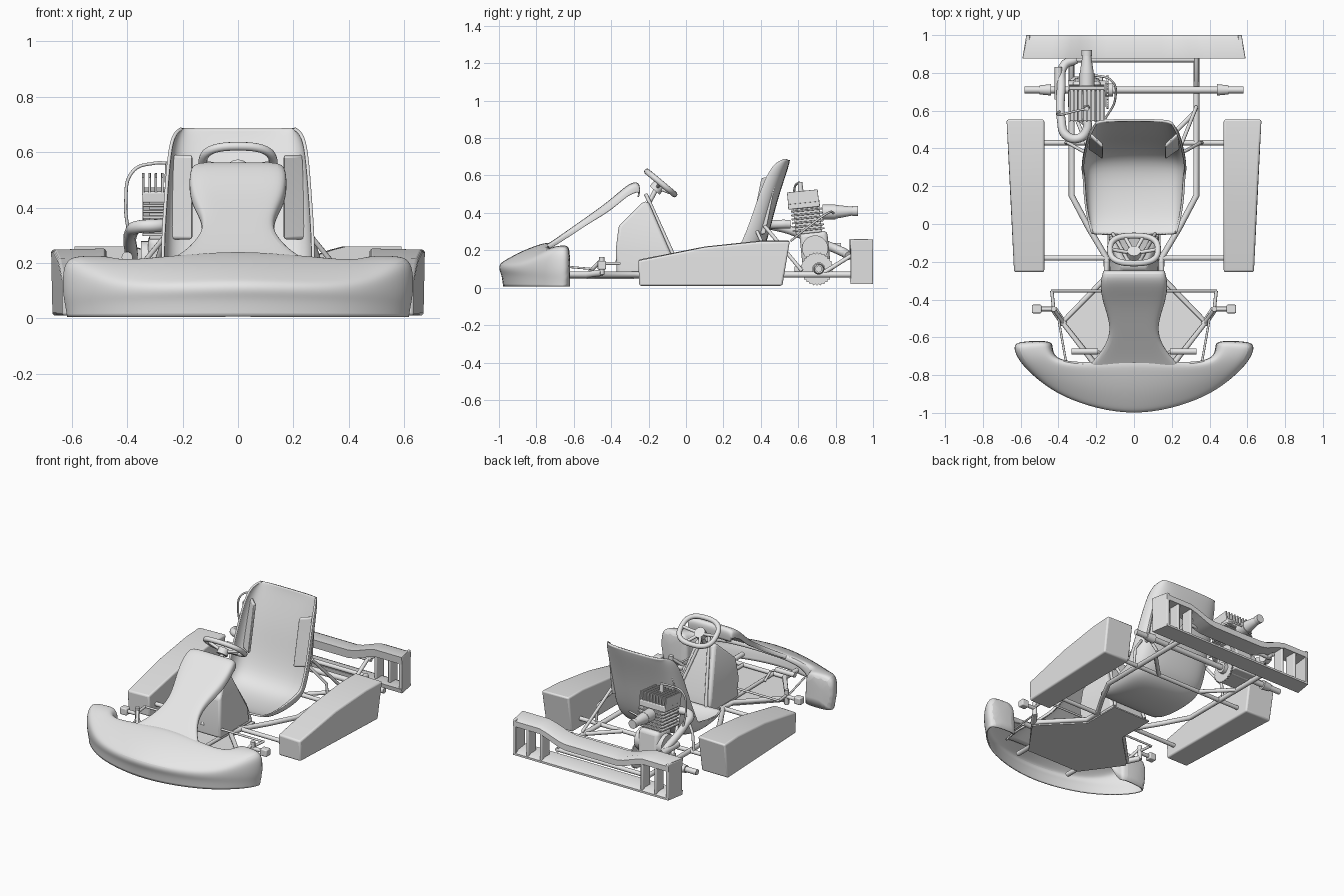
import bpy, bmesh, math
from mathutils import Vector, Matrix

cube = bpy.data.objects.get("Cube")
if cube:
    bpy.data.objects.remove(cube, do_unlink=True)

grey = bpy.data.materials.new("light grey")
grey.use_nodes = True
grey.diffuse_color = (0.8, 0.8, 0.8, 1)
grey.node_tree.nodes["Principled BSDF"].inputs["Base Color"].default_value = (0.8, 0.8, 0.8, 1)


def finish(obj, mirror=False, bevel=0, angle=35):
    """Select, smooth, and add the usual modifiers."""
    bpy.ops.object.select_all(action='DESELECT')
    obj.select_set(True)
    bpy.context.view_layer.objects.active = obj
    if obj.type == 'CURVE':
        bpy.ops.object.convert(target='MESH')
        obj = bpy.context.object
    obj.data.materials.clear()
    obj.data.materials.append(grey)
    if bevel:
        b = obj.modifiers.new("round", 'BEVEL')
        b.width, b.segments = bevel, 3
    if mirror:
        obj.modifiers.new("mirror", 'MIRROR')
    bpy.ops.object.shade_smooth_by_angle(angle=math.radians(angle))
    return obj


def from_bmesh(name, bm, **kw):
    bmesh.ops.recalc_face_normals(bm, faces=bm.faces)
    me = bpy.data.meshes.new(name)
    bm.to_mesh(me)
    bm.free()
    obj = bpy.data.objects.new(name, me)
    bpy.context.collection.objects.link(obj)
    return finish(obj, **kw)


def tube(name, pts, r, mirror=False, cyclic=False, smooth=False):
    cu = bpy.data.curves.new(name, 'CURVE')
    cu.dimensions, cu.bevel_depth, cu.bevel_resolution = '3D', r, 3
    cu.use_fill_caps = True
    if smooth:
        sp = cu.splines.new('BEZIER')
        sp.bezier_points.add(len(pts) - 1)
        for b, p in zip(sp.bezier_points, pts):
            b.co = p
            b.handle_left_type = b.handle_right_type = 'AUTO'
    else:
        sp = cu.splines.new('POLY')
        sp.points.add(len(pts) - 1)
        for b, p in zip(sp.points, pts):
            b.co = (*p, 1)
    sp.use_cyclic_u = cyclic
    obj = bpy.data.objects.new(name, cu)
    bpy.context.collection.objects.link(obj)
    return finish(obj, mirror=mirror, angle=50)


def cone(name, a, b, r1, r2=None, mirror=False, sides=20, teeth=0):
    a, b = Vector(a), Vector(b)
    d = b - a
    bm = bmesh.new()
    m = Matrix.Translation((a + b) / 2) @ d.to_track_quat('Z', 'Y').to_matrix().to_4x4()
    bmesh.ops.create_cone(bm, cap_ends=True, segments=sides, radius1=r1,
                          radius2=r1 if r2 is None else r2, depth=d.length)
    if teeth:
        for v in bm.verts:
            k = round(math.atan2(v.co.y, v.co.x) / (2 * math.pi / sides))
            if k % 2:
                v.co.xy *= teeth
    bm.transform(m)
    return from_bmesh(name, bm, mirror=mirror)


def box(name, c, size, tilt=0, bevel=0.006, mirror=False):
    bm = bmesh.new()
    bmesh.ops.create_cube(bm, size=1)
    bm.transform(Matrix.Translation(c) @ Matrix.Rotation(tilt, 4, 'X') @ Matrix.Diagonal((*size, 1)))
    return from_bmesh(name, bm, bevel=bevel, mirror=mirror)


def hull(name, pts, bevel=0.01, mirror=False):
    bm = bmesh.new()
    bmesh.ops.convex_hull(bm, input=[bm.verts.new(p) for p in pts])
    bmesh.ops.dissolve_limit(bm, angle_limit=0.03, verts=bm.verts, edges=bm.edges)
    return from_bmesh(name, bm, bevel=bevel, mirror=mirror)


def loft(name, rows, thick=0, cap=False, closed=False, levels=2):
    """Skin a list of equal-length point rows."""
    bm = bmesh.new()
    g = [[bm.verts.new(p) for p in row] for row in rows]
    n = len(g[0])
    for a, b in zip(g, g[1:]):
        for i in range(n if closed else n - 1):
            j = (i + 1) % n
            bm.faces.new((a[i], a[j], b[j], b[i]))
    if cap:
        bm.faces.new(g[0])
        bm.faces.new(g[-1])
    obj = from_bmesh(name, bm, angle=50)
    if levels:
        s = obj.modifiers.new("subdivide", 'SUBSURF')
        s.levels = s.render_levels = levels
    if thick:
        s = obj.modifiers.new("shell", 'SOLIDIFY')
        s.thickness, s.offset = thick, 0
    return obj


# Front fairing: crescent shell; each station is outer xy, inner xy, top height, end blend
stations = [(0, -1.005, 0, -.72, .235, 0), (.2, -.975, .2, -.735, .22, 0), (.38, -.91, .33, -.735, .208, .05),
            (.5, -.83, .41, -.715, .208, .3), (.595, -.74, .432, -.68, .215, .8),
            (.632, -.67, .435, -.645, .215, 1), (.63, -.625, .44, -.62, .212, 1)]
ts = (.08, .05, 0, 0, .1, .4, .75, 1, 1)
mid = (.01, .28, .4, .52, .6, .8, .96, 1.04, .9)
end = (.01, .2, .4, .8, 1, 1.02, 1.02, .96, .03)


def section(st, s):
    ox, oy, ix, iy, h, e = st
    return [(s * (ox + (ix - ox) * t), oy + (iy - oy) * t, h * (m + (n - m) * e) + .004)
            for t, m, n in zip(ts, mid, end)]


loft("front_fairing", [section(s, -1) for s in reversed(stations)] + [section(s, 1) for s in stations[1:]],
     thick=.008, cap=True)

# Nose panel: y, z, half width, edge drop
nose = [(-.88, .15, .3, .03), (-.78, .205, .27, .02), (-.71, .248, .19, .03), (-.6, .325, .12, .035),
        (-.5, .395, .128, .04), (-.4, .468, .167, .055), (-.31, .55, .174, .055), (-.26, .566, .162, .055),
        (-.248, .54, .157, .03), (-.255, .485, .152, 0)]
across = ((-1, 1), (-1, .4), (-.92, 0), (-.4, 0), (0, 0), (.4, 0), (.92, 0), (1, .4), (1, 1))
loft("nose_panel", [[(u * w, y, z - d * k) for u, k in across] for y, z, w, d in nose], thick=.008)

# Side pods
hull("side_pod", [(.475, -.25, .01), (.635, -.25, .01), (.475, -.255, .15), (.635, -.255, .145),
                  (.475, .1, .22), (.65, .1, .217), (.475, .4, .252), (.665, .4, .248),
                  (.475, .555, .252), (.675, .555, .248), (.475, .515, .01), (.67, .515, .01)],
     bevel=.025, mirror=True)

# Bucket seat: y, z, half width, curl of the sides
seat = [(-.055, .12, .22, .01), (.0, .085, .24, .04), (.12, .065, .26, .08), (.28, .065, .265, .11),
        (.38, .12, .272, .13), (.435, .27, .27, .115), (.47, .42, .26, .1), (.51, .55, .25, .095),
        (.542, .645, .235, .075), (.55, .683, .2, .02)]
curl = ((-1, 1), (-1, .8), (-.94, .38), (-.75, .1), (-.3, 0), (.3, 0), (.75, .1), (.94, .38), (1, .8), (1, 1))
rows = []
for i, (y, z, w, c) in enumerate(seat):
    p, q = seat[max(i - 1, 0)], seat[min(i + 1, len(seat) - 1)]
    t = Vector((q[0] - p[0], q[1] - p[1])).normalized()
    rows.append([(u * w, y - t.y * c * k, z + t.x * c * k) for u, k in curl])
loft("seat", rows, thick=.012)
hull("seat_bolster", [(x, y + dy + (z - .28) * .2, z) for z in (.285, .59)
                      for x, y in ((.165, .34), (.25 - (z - .28) * .06, .4)) for dy in (0, .025)], mirror=True)

# Fuel tank between the legs, and floor pan
hull("fuel_tank", [(s * x, y, z) for s in (-1, 1) for x, y, z in
                   ((.13, -.37, .07), (.13, -.375, .21), (.12, -.36, .33), (.07, -.23, .46),
                    (.07, -.2, .46), (.13, -.075, .17), (.13, -.06, .07))], bevel=.02)
for name, outline in (("floor_pan_front", ((.2, -.78), (.38, -.53), (.35, -.49))),
                      ("floor_pan_middle", ((.35, -.49), (.14, -.28))),
                      ("floor_pan_rear", ((.14, -.28), (.14, -.02)))):
    hull(name, [(s * x, y, z) for s in (-1, 1) for z in (.046, .054) for x, y in outline], bevel=0)

# Tubular frame
Z = .07
tube("main_rail", [(.33, .88, Z), (.33, .15, Z), (.24, -.02, Z), (.145, -.18, Z), (.145, -.28, Z),
                   (.38, -.52, Z), (.2, -.75, Z), (.2, -.88, Z)], .016, mirror=True)
for y, w in ((.87, .33), (.43, .48), (-.18, .48), (-.76, .2)):
    tube("cross_tube", [(-w, y, Z), (w, y, Z)], .014)
tube("rear_brace", [(.33, .6, Z), (.16, .43, Z)], .013, mirror=True)
tube("seat_stay", [(.25, .42, .33), (.33, .62, .09)], .01, mirror=True)
tube("seat_side_stay", [(.26, .38, .3), (.35, .43, .19), (.36, .43, Z)], .009, mirror=True)
tube("bumper_stay", [(.33, .72, Z), (.33, .88, .17), (.33, .95, .17)], .012, mirror=True)
tube("rear_upper_tube", [(-.35, .9, .17), (.35, .9, .17)], .012)
tube("inner_rail", [(.12, -.04, Z), (.11, -.76, Z)], .012, mirror=True)

# Rear axle, hubs and sprocket
cone("rear_axle", (-.58, .71, .1), (.58, .71, .1), .018)
cone("rear_hub", (.44, .71, .1), (.5, .71, .1), .03, .024, mirror=True)
cone("sprocket", (-.145, .7, .1), (-.135, .7, .1), .09, sides=56, teeth=.9)
cone("sprocket_hub", (-.17, .71, .1), (-.11, .71, .1), .035)

# Front stub axles and steering linkage
cone("stub_axle", (.43, -.45, .12), (.54, -.45, .12), .012, mirror=True)
box("stub_nut", (.515, -.45, .12), (.05, .045, .045), mirror=True)
cone("kingpin", (.425, -.45, .07), (.425, -.45, .165), .014, mirror=True)
tube("front_arm", [(.425, -.45, .08), (.37, -.53, Z)], .018, mirror=True)
tube("upper_arm", [(.425, -.45, .15), (.37, -.53, Z)], .01, mirror=True)
tube("steering_arm", [(.425, -.45, .13), (.435, -.355, .13)], .009, mirror=True)
tube("tie_rod", [(-.44, -.355, .13), (.44, -.355, .13)], .007)
tube("fairing_rod", [(.4, -.5, .1), (.36, -.73, .12)], .006, mirror=True)
cone("pedal", (.19, -.675, .15), (.33, -.675, .15), .016, mirror=True)
tube("pedal_arm", [(.2, -.675, .15), (.14, -.69, .12), (.13, -.64, Z)], .008, mirror=True)

# Steering wheel, spokes and column
hub, right, down = Vector((0, -.135, .56)), Vector((1, 0, 0)), Vector((0, .77, -.64))
rim = []
for k in range(40):
    a = k * math.tau / 40
    c, s = math.cos(a), math.sin(a)
    rim.append(hub + right * .127 * math.copysign(abs(c) ** .75, c) + down * .095 * math.copysign(abs(s) ** .75, s))
tube("steering_wheel", rim, .016, cyclic=True)
low = hub + Vector((0, -.02, -.025))
for u, v in ((-.12, 0), (.12, 0), (-.05, .09), (.05, .09)):
    tube("wheel_spoke", [low, hub + right * u + down * v], .01)
cone("wheel_hub", low - Vector((0, .013, .015)), low + Vector((0, .013, .015)), .035)
tube("steering_column", [low, (0, -.37, .13)], .013)
tube("column_support", [(.02, -.215, .5), (.1, -.07, .18), (.12, -.04, Z)], .01, mirror=True)

# Rear bumper: dipped upper band, lower bar, end plates and posts
rise = lambda x: min(1, max(0, (abs(x) - .22) / .16))
for name, lo, hi in (("bumper_upper_band", lambda x: .15 + .06 * rise(x), lambda x: .205 + .055 * rise(x)),
                     ("bumper_lower_bar", lambda x: .02, lambda x: .048)):
    rows = []
    for k in range(25):
        x = -1 + k / 12
        f, b = .59 * x, .57 * x
        rows.append([(f, .88, lo(f)), (f, .875, hi(f)), (b, .97, hi(f)), (b, 1, hi(f) - .015), (b, 1, lo(f))])
    loft(name, rows, cap=True, closed=True, levels=0)
hull("bumper_end", [(x, y, z) for z in (.02, .258) for x, y in ((.565, .88), (.59, .88), (.57, 1), (.55, 1))],
     bevel=.005, mirror=True)
for x in (.37, .47):
    box("bumper_post", (x, .955, .13), (.018, .08, .2), mirror=True)

# Engine: crankcase, finned cylinder, head and plug, leaning slightly forward
X = -.25
box("engine_mount", (X, .68, .1), (.17, .2, .03))
box("crankcase", (X, .69, .2), (.15, .15, .2), .1, .025)
cone("crank_cover", (X - .1, .69, .21), (X + .1, .69, .21), .07)
for k in range(6):
    box("cylinder_fin", (X, .655 - .002 * k, .31 + .021 * k), (.19, .17, .01), .1, .003)
box("cylinder", (X, .65, .36), (.14, .14, .14), .1)
box("cylinder_head", (X, .63, .445), (.19, .17, .04), .1)
for k in range(9):
    box("head_fin", (X - .092 + .023 * k, .625, .485), (.009, .165, .065), .1, .002)
cone("spark_plug", (X, .615, .49), (X, .61, .565), .016, .012)
tube("plug_wire", [(X, .61, .56), (-.3, .6, .56), (-.38, .58, .53), (-.405, .58, .42), (-.39, .6, .28)],
     .006, smooth=True)
tube("fuel_line", [(X + .03, .79, .4), (-.12, .76, .4), (-.1, .66, .33), (-.15, .56, .25)], .006, smooth=True)

# Carburettor with intake cone, and exhaust pipe
cone("carburettor", (X, .73, .405), (X, .8, .405), .04)
cone("intake_cone", (X, .78, .405), (X, .9, .41), .04, .022)
cone("intake_tip", (X, .89, .41), (X, .92, .41), .028)
tube("exhaust_pipe", [(X, .56, .34), (X, .5, .34), (-.29, .455, .335), (-.36, .47, .33), (-.385, .55, .31),
                      (-.385, .72, .24), (-.37, .84, .19), (-.31, .87, .17)], .024, smooth=True)
cone("silencer", (-.4, .66, .22), (-.4, .83, .22), .02)
